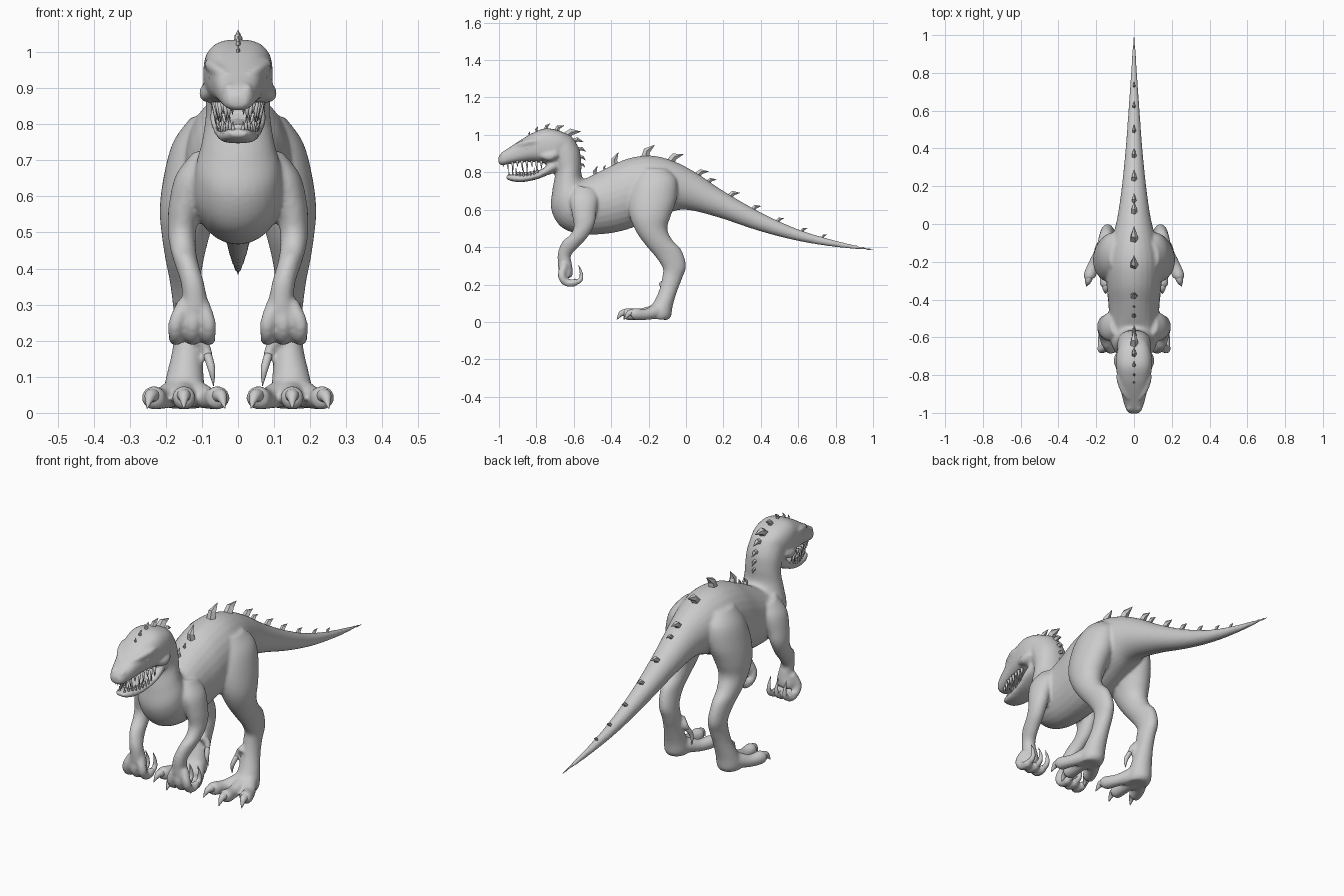
import bpy, bmesh, math
from mathutils import Vector

skin_mat = bpy.data.materials.new("grey_skin")
skin_mat.diffuse_color = (0.6, 0.6, 0.6, 1)


def spline(rows, t):
    """Catmull-Rom interpolation of number rows at parameter t."""
    n = len(rows) - 1
    i = min(int(t), n - 1)
    f = t - i
    a, b, c, d = (rows[max(0, min(n, k))] for k in (i - 1, i, i + 1, i + 2))
    return [0.5 * (2*q + (r - p)*f + (2*p - 5*q + 4*r - s)*f*f + (3*q - p - 3*r + s)*f**3)
            for p, q, r, s in zip(a, b, c, d)]


def skin_rings(bm, rings):
    """Join rings of points into a closed tube."""
    vs = [[bm.verts.new(p) for p in ring] for ring in rings]
    n = len(vs[0])
    faces = [bm.faces.new((a[i], a[(i+1) % n], b[(i+1) % n], b[i]))
             for a, b in zip(vs, vs[1:]) for i in range(n)]
    faces += [bm.faces.new(vs[0]), bm.faces.new(vs[-1])]
    bmesh.ops.recalc_face_normals(bm, faces=faces)


def loft(bm, rows, side=1, p=1.0, n=28, steps=5):
    """Rows: y,z of one edge, y,z of the opposite edge, half width, centre x."""
    rings = []
    total = (len(rows) - 1) * steps
    for k in range(total + 1):
        y1, z1, y2, z2, w, cx = spline(rows, k / steps)
        ring = []
        for i in range(n):
            c, s = math.cos(2*math.pi*i/n), math.sin(2*math.pi*i/n)
            c = math.copysign(abs(c)**p, c)
            s = math.copysign(abs(s)**p, s)
            ring.append((side*(cx + max(w, .002)*c),
                         (y1+y2)/2 + s*(y1-y2)/2, (z1+z2)/2 + s*(z1-z2)/2))
        rings.append(ring)
    skin_rings(bm, rings)


def tube(bm, pts, side=1, n=12, steps=4):
    """Round tube through x, y, z, radius points."""
    total = (len(pts) - 1) * steps
    path = [spline(pts, k / steps) for k in range(total + 1)]
    rings = []
    for k, q in enumerate(path):
        a, b = path[max(k-1, 0)], path[min(k+1, total)]
        t = (Vector(b[:3]) - Vector(a[:3])).normalized()
        u = Vector((1, 0, 0)) if abs(t.x) < .8 else Vector((0, 0, 1))
        v = t.cross(u).normalized()
        u = v.cross(t)
        r = max(q[3], .0008)
        ring = []
        for i in range(n):
            ang = 2*math.pi*i/n
            o = Vector(q[:3]) + r*(math.cos(ang)*u + math.sin(ang)*v)
            ring.append((side*o.x, o.y, o.z))
        rings.append(ring)
    skin_rings(bm, rings)


def finish(bm, name, smooth=True):
    me = bpy.data.meshes.new(name)
    bm.to_mesh(me)
    bm.free()
    me.materials.append(skin_mat)
    for f in me.polygons:
        f.use_smooth = smooth
    ob = bpy.data.objects.new(name, me)
    bpy.context.collection.objects.link(ob)
    return ob


# Tail, trunk and neck: spine edge, belly edge, half width
trunk = [(1.01, .388, 1.01, .38, .004), (.8, .435, .8, .40, .016), (.6, .495, .59, .435, .03),
         (.4, .585, .38, .49, .045), (.2, .70, .17, .56, .066), (.05, .80, .0, .60, .09),
         (-.08, .865, -.1, .58, .12), (-.2, .89, -.22, .53, .145), (-.32, .87, -.33, .49, .145),
         (-.42, .825, -.44, .47, .135), (-.5, .785, -.57, .47, .13), (-.54, .765, -.67, .51, .125),
         (-.555, .775, -.72, .60, .115), (-.56, .80, -.715, .70, .10), (-.56, .85, -.70, .79, .09),
         (-.57, .92, -.71, .83, .089), (-.61, .99, -.72, .85, .088), (-.66, 1.015, -.72, .86, .085)]
trunk = [r + (0,) for r in trunk]
# Skull with upper snout, and the lower jaw
skull = [(-.61, .985, -.66, .84, .075), (-.67, 1.02, -.71, .835, .093), (-.75, 1.035, -.745, .845, .096),
         (-.82, 1.01, -.81, .855, .087), (-.88, .975, -.87, .853, .072), (-.94, .935, -.94, .845, .056),
         (-.985, .905, -.985, .838, .04), (-1.003, .88, -1.003, .85, .024)]
skull = [r + (0,) for r in skull]
jaw = [(-.68, .89, -.68, .81, .07), (-.73, .85, -.74, .785, .078), (-.79, .805, -.80, .762, .068),
       (-.87, .788, -.88, .747, .054), (-.93, .788, -.94, .755, .04), (-.958, .785, -.962, .768, .024)]
jaw = [r + (0,) for r in jaw]
# Hind leg and arm: front edge, back edge, half width, centre x
leg = [(-.25, .82, -.10, .82, .05, .08), (-.29, .74, -.05, .76, .08, .10), (-.31, .65, -.05, .66, .088, .118),
       (-.30, .56, -.08, .57, .08, .137), (-.265, .48, -.10, .50, .066, .145),
       (-.215, .41, -.075, .44, .053, .148), (-.16, .345, -.025, .385, .043, .146),
       (-.125, .29, .0, .30, .04, .14), (-.125, .25, -.02, .235, .04, .136),
       (-.14, .18, -.045, .17, .042, .14), (-.17, .11, -.07, .09, .052, .147),
       (-.21, .06, -.08, .03, .06, .15), (-.21, .02, -.10, .01, .052, .15)]
arm = [(-.59, .73, -.48, .71, .04, .085), (-.62, .66, -.47, .66, .05, .122), (-.61, .58, -.48, .58, .046, .145),
       (-.60, .51, -.49, .52, .04, .155), (-.62, .465, -.525, .455, .036, .153),
       (-.66, .43, -.575, .40, .033, .143), (-.685, .37, -.615, .355, .032, .127),
       (-.685, .31, -.61, .31, .036, .12), (-.68, .27, -.605, .265, .046, .122),
       (-.66, .24, -.61, .24, .042, .124)]
toes = [(.055, -.28), (.15, -.315), (.235, -.275)]
fingers = [.082, .125, .172]

skin, claws, eyes = bmesh.new(), bmesh.new(), bmesh.new()
loft(skin, trunk)
loft(skin, skull, p=.75)
loft(skin, jaw, p=.75)
for s in (1, -1):
    loft(skin, leg, s)
    loft(skin, arm, s)
    # Brow ridge, cheek and nostril swellings
    tube(skin, [(.03, -.925, .935, .01), (.055, -.885, .95, .016), (.078, -.82, .965, .016), (.08, -.77, .965, .008)], s)
    tube(skin, [(.075, -.78, .89, .012), (.082, -.73, .885, .026), (.08, -.69, .90, .02)], s)
    tube(skin, [(.022, -.96, .905, .01), (.026, -.975, .90, .014), (.024, -.99, .89, .008)], s)
    # Toes with hooked claws
    for x, y in toes:
        tube(skin, [(.15 + (x-.15)*.3, -.16, .055, .04), (.15 + (x-.15)*.75, y + .06, .04, .03),
                    (x, y, .042, .033), (x, y - .018, .04, .02)], s)
        dx = (x - .15) * .2
        tube(claws, [(x, y, .048, .021), (x + dx*.5, y - .03, .045, .016), (x + dx, y - .055, .012, .001)], s)
    # Raised inner claw
    tube(skin, [(.12, -.13, .21, .02), (.09, -.12, .18, .016), (.082, -.135, .15, .012)], s)
    tube(claws, [(.084, -.13, .16, .012), (.073, -.15, .12, .01), (.068, -.145, .075, .001)], s)
    # Curled fingers with claws
    for x in fingers:
        m = .122 + (x - .122) * .5
        tube(skin, [(m, -.65, .30, .024), (x, -.665, .25, .021), (x, -.645, .213, .02), (x, -.60, .208, .02),
                    (x, -.58, .225, .014)], s)
        tube(claws, [(x, -.60, .208, .016), (x, -.565, .225, .012), (x, -.56, .26, .008), (x, -.575, .305, .001)], s)
    # Eyes
    tube(eyes, [(.055, -.862, .928, .004), (.062, -.852, .93, .014), (.068, -.84, .93, .014), (.07, -.83, .93, .004)], s)

# Blend the body masses into one smooth skin
body = finish(skin, "body")
rm = body.modifiers.new("blend", 'REMESH')
rm.mode = 'VOXEL'
rm.voxel_size = .008
rm.use_smooth_shade = True
sm = body.modifiers.new("soften", 'SMOOTH')
sm.factor, sm.iterations = .5, 4
finish(claws, "claws")
finish(eyes, "eyes")

# Teeth along both jaws
teeth = bmesh.new()
for s in (1, -1):
    for i in range(9):
        f = i / 8
        length = .036 + .014 * math.sin(i * 2.2)
        x, y = .066 - .05 * f**1.6, -.775 - .205 * f
        tube(teeth, [(x, y, .862, .009), (x*.97, y + .004, .85 - length, .001)], s, n=6, steps=2)
        x, y = .056 - .042 * f**1.6, -.79 - .155 * f
        tube(teeth, [(x, y, .775, .008), (x*1.03, y - .003, .79 + length*.8, .001)], s, n=6, steps=2)
finish(teeth, "teeth")

# Tongue
tongue = bmesh.new()
loft(tongue, [(-.72, .83, -.72, .79, .04, 0), (-.82, .805, -.82, .78, .035, 0), (-.91, .80, -.91, .78, .018, 0)], n=16)
finish(tongue, "tongue")

# Backward-leaning spikes along the spine
spikes = bmesh.new()
layout = [(trunk, [(1.35, .025), (1.9, .03), (2.55, .035), (3.2, .042), (3.8, .05), (4.5, .04), (4.9, .055),
                   (6, .07), (7.15, .072), (8.6, .062), (9.2, .022), (9.8, .04),
                   (13.9, .025), (14.5, .03), (15.1, .038), (15.7, .045)]),
          (skull, [(.5, .07), (1.3, .045), (2.0, .032), (2.7, .025), (3.3, .018)])]
for rows, places in layout:
    for t, h in places:
        a, b = spline(rows, t - .05), spline(rows, t + .05)
        base = Vector((0, (a[0]+b[0])/2, (a[1]+b[1])/2))
        back = Vector((0, a[0]-b[0], a[1]-b[1])).normalized()
        up = Vector((0, -back.z, back.y))
        tip = base + h * (.75*up + .75*back)
        mid = base + h * (.35*up + .15*back)
        root = base - .012*up
        tube(spikes, [(*root, .34*h), (*mid, .27*h), (*tip, .001)], n=5, steps=1)
finish(spikes, "spikes", smooth=False)
